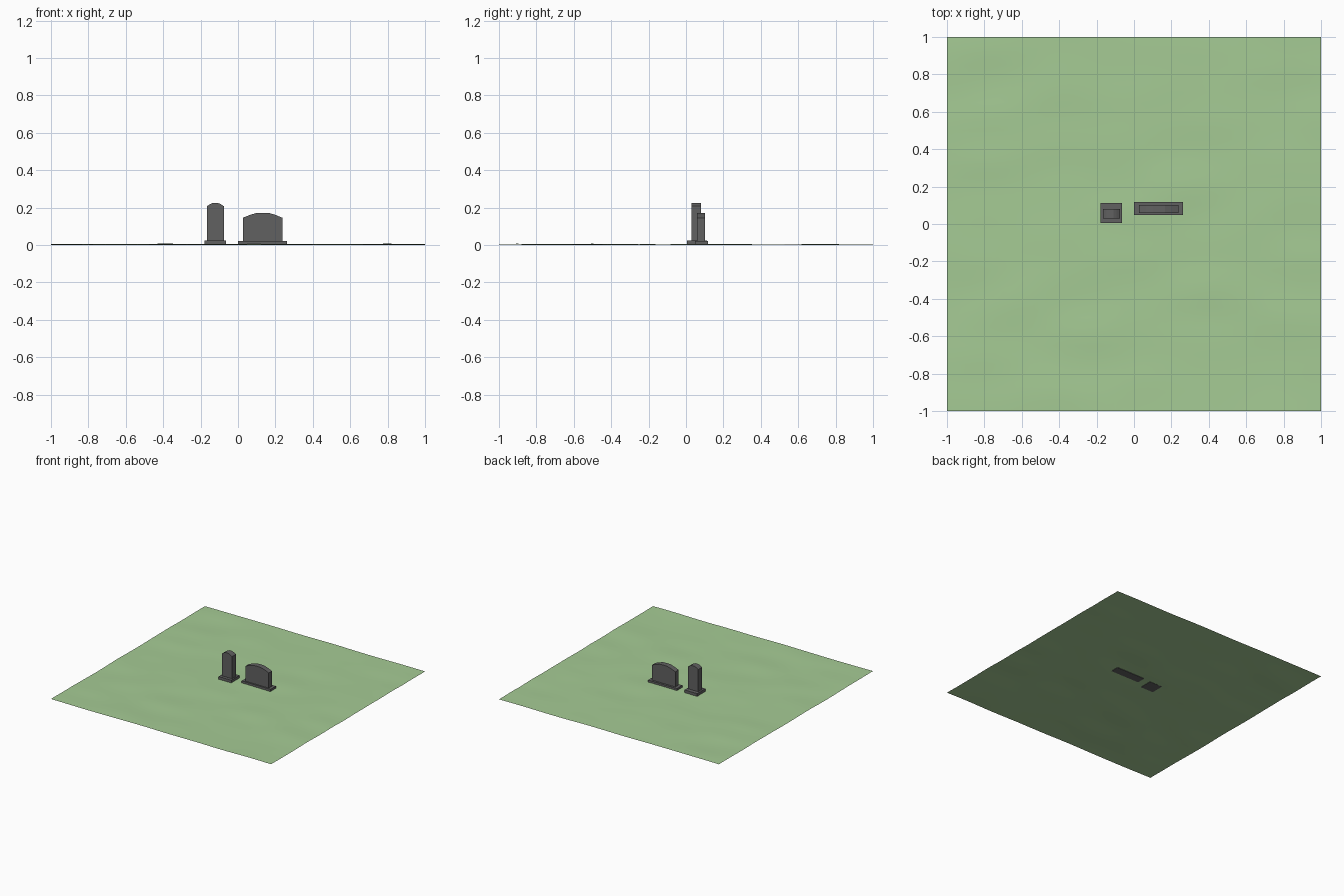
import bpy, bmesh, math
from mathutils import Vector, noise

if "Cube" in bpy.data.objects:
    bpy.data.objects.remove(bpy.data.objects["Cube"])


def material(name, color):
    m = bpy.data.materials.new(name)
    m.diffuse_color = color
    m.use_nodes = True
    m.node_tree.nodes["Principled BSDF"].inputs["Base Color"].default_value = m.diffuse_color
    return m


GRASS = material("grass", (0.38, 0.6, 0.3, 1))
STONE = material("dark_stone", (0.12, 0.12, 0.12, 1))


def add_object(name, bm, mat):
    bmesh.ops.recalc_face_normals(bm, faces=bm.faces)
    mesh = bpy.data.meshes.new(name)
    bm.to_mesh(mesh)
    bm.free()
    mesh.materials.append(mat)
    ob = bpy.data.objects.new(name, mesh)
    bpy.context.collection.objects.link(ob)
    return ob


def slab(name, x0, x1, y0, y1, z0, z1, chamfer):
    """Box whose top edges are chamfered."""
    bm = bmesh.new()
    bmesh.ops.create_cube(bm, size=1)
    for v in bm.verts:
        v.co = Vector((x1 if v.co.x > 0 else x0,
                       y1 if v.co.y > 0 else y0,
                       z1 if v.co.z > 0 else z0))
    top = [e for e in bm.edges if all(v.co.z == z1 for v in e.verts)]
    bmesh.ops.bevel(bm, geom=top, offset=chamfer, segments=1, affect='EDGES')
    return add_object(name, bm, STONE)


def headstone(name, cx, half_profile, y0, y1):
    """Mirror a half outline (x offset, z) and extrude it in depth."""
    right = [(cx + x, z) for x, z in half_profile]
    left = [(cx - x, z) for x, z in reversed(half_profile) if x > 0]
    bm = bmesh.new()
    face = bm.faces.new([bm.verts.new((x, y0, z)) for x, z in right + left])
    ext = bmesh.ops.extrude_face_region(bm, geom=[face])
    for v in ext["geom"]:
        if isinstance(v, bmesh.types.BMVert):
            v.co.y = y1
    return add_object(name, bm, STONE)


# Gently rolling lawn
bm = bmesh.new()
bmesh.ops.create_grid(bm, x_segments=40, y_segments=40, size=1)
for v in bm.verts:
    n = noise.noise(Vector((v.co.x * 2.5, v.co.y * 5, 3.7)))
    v.co.z = min(max(0.003 + 0.005 * n, 0), 0.007)
lawn = add_object("lawn", bm, GRASS)
lawn.data.shade_smooth()

# Tall narrow headstone
slab("tall_stone_base", -0.18, -0.064, 0.005, 0.112, 0.001, 0.025, 0.004)
headstone("tall_stone", -0.121,
          [(0.046, 0.02), (0.046, 0.207), (0.027, 0.219), (0.012, 0.225), (0, 0.225)],
          0.03, 0.08)

# Low wide headstone
slab("wide_stone_base", 0.0, 0.262, 0.048, 0.118, 0.001, 0.021, 0.004)
headstone("wide_stone", 0.132,
          [(0.106, 0.016), (0.106, 0.145), (0.07, 0.16), (0.034, 0.171), (0, 0.172)],
          0.059, 0.102)
